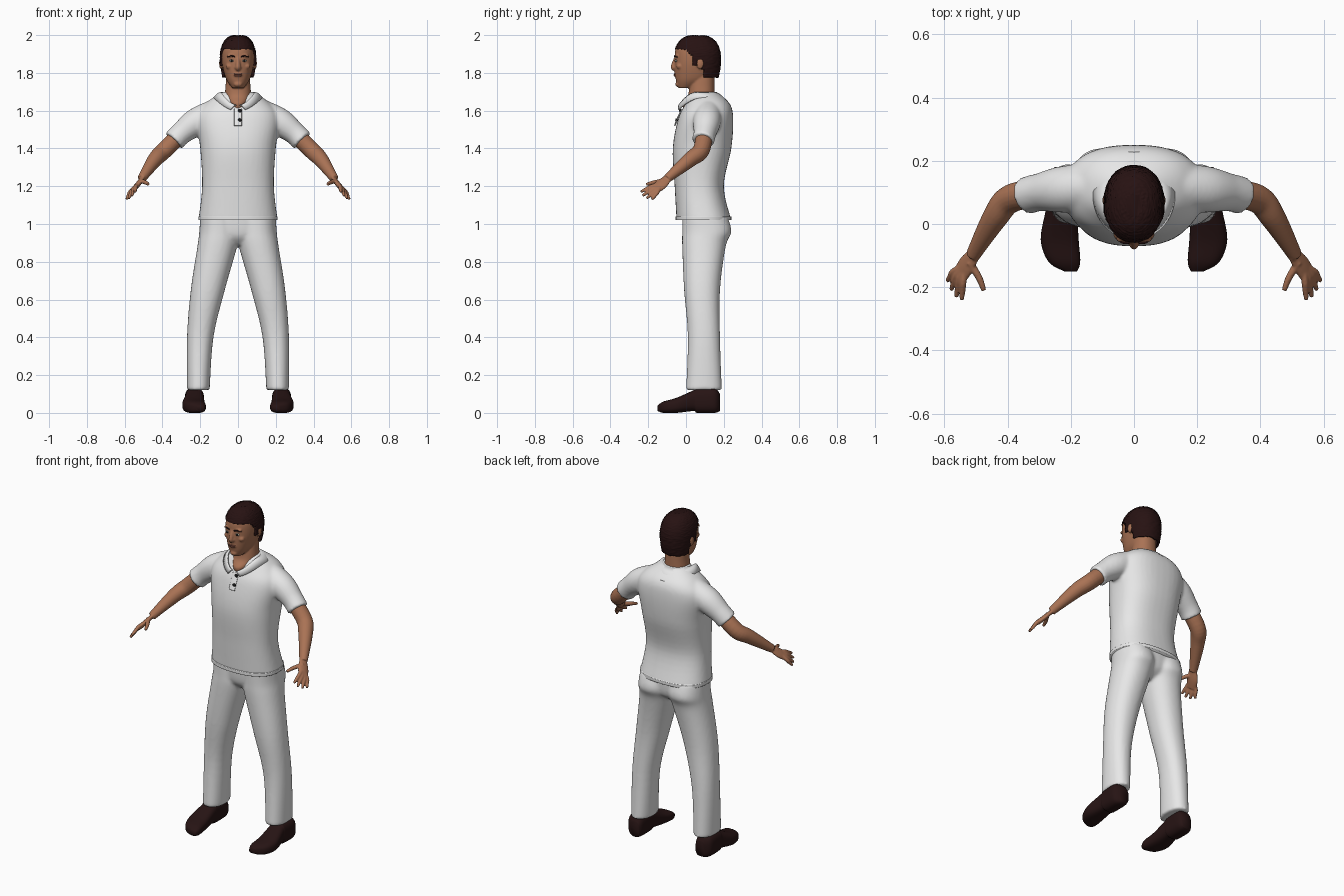
import bpy
import bmesh
import math
import random
from mathutils import Vector, Matrix

if "Cube" in bpy.data.objects:
    bpy.data.objects.remove(bpy.data.objects["Cube"])
random.seed(4)


def material(name, red, green, blue):
    mat = bpy.data.materials.new(name)
    mat.use_nodes = True
    colour = (red, green, blue, 1)
    mat.diffuse_color = colour
    shader = mat.node_tree.nodes["Principled BSDF"]
    shader.inputs["Base Color"].default_value = colour
    shader.inputs["Roughness"].default_value = 0.8
    return mat


cloth = material("white cloth", .8, .8, .8)
skin = material("brown skin", .4, .17, .09)
hair_brown = material("dark brown hair", .02, .006, .006)
leather = material("dark brown leather", .02, .007, .007)
black = material("black", .01, .01, .01)
lip_brown = material("brown lips", .26, .09, .06)
eye_white = material("eye white", .6, .6, .5)


def smooth_rows(rows, steps=6):
    """Catmull-Rom interpolation between rows of numbers."""
    result = []
    last = len(rows) - 1
    for i in range(last):
        before, start, end, after = rows[max(i - 1, 0)], rows[i], rows[i + 1], rows[min(i + 2, last)]
        for k in range(steps):
            t = k / steps
            result.append([q + t / 2 * (r - p + t * (2 * p - 5 * q + 4 * r - s + t * (3 * (q - r) + s - p)))
                           for p, q, r, s in zip(before, start, end, after)])
    return result + [list(rows[-1])]


def loft(bm, rings, power, sides):
    """Closed skin over rings of (centre, half axis, half axis)."""
    loops = []
    for centre, u, v in rings:
        loop = []
        for i in range(sides):
            angle = math.tau * i / sides
            c, s = math.cos(angle), math.sin(angle)
            across = math.copysign(abs(c) ** (2 / power), c)
            along = math.copysign(abs(s) ** (2 / power), s)
            loop.append(bm.verts.new(centre + u * across + v * along))
        loops.append(loop)
    for lower, upper in zip(loops, loops[1:]):
        for i in range(sides):
            j = (i + 1) % sides
            bm.faces.new((lower[i], lower[j], upper[j], upper[i]))
    bm.faces.new(loops[0])
    bm.faces.new(loops[-1])


def upright(bm, rows, power=2.2, sides=40):
    """Rows of height, centre x, half width, front y, back y."""
    loft(bm, [(Vector((x, (front + back) / 2, z)), Vector((width, 0, 0)), Vector((0, (back - front) / 2, 0)))
              for z, x, width, front, back in smooth_rows(rows)], power, sides)


def tube(bm, rows, side=(0, 1, 0), flat=1.0, sides=20):
    """Rows of x, y, z, radius; flat thins the tube across its side axis."""
    rows = smooth_rows(rows)
    points = [Vector(row[:3]) for row in rows]
    rings = []
    for i, point in enumerate(points):
        along = (points[min(i + 1, len(points) - 1)] - points[max(i - 1, 0)]).normalized()
        u = Vector(side)
        u = (u - along * u.dot(along)).normalized()
        radius = rows[i][3]
        rings.append((point, u * radius, along.cross(u) * radius * flat))
    loft(bm, rings, 2, sides)


def blob(bm, centre, size):
    bmesh.ops.create_uvsphere(bm, u_segments=20, v_segments=12, radius=1,
                              matrix=Matrix.Translation(centre) @ Matrix.Diagonal((*size, 1)))


def mirror_copy(bm):
    """Repeat everything built so far on the other side of x = 0."""
    copied = bmesh.ops.duplicate(bm, geom=bm.verts[:] + bm.edges[:] + bm.faces[:])["geom"]
    for item in copied:
        if isinstance(item, bmesh.types.BMVert):
            item.co.x = -item.co.x


def finish(bm, name, mat, voxel=0, relax=0, thick=0):
    bmesh.ops.recalc_face_normals(bm, faces=bm.faces)
    mesh = bpy.data.meshes.new(name)
    bm.to_mesh(mesh)
    bm.free()
    mesh.materials.append(mat)
    mesh.polygons.foreach_set("use_smooth", [True] * len(mesh.polygons))
    obj = bpy.data.objects.new(name, mesh)
    bpy.context.collection.objects.link(obj)
    if voxel:
        fuse = obj.modifiers.new("fuse", 'REMESH')
        fuse.mode = 'VOXEL'
        fuse.voxel_size = voxel
        fuse.use_smooth_shade = True
        soften = obj.modifiers.new("soften", 'SMOOTH')
        soften.iterations = relax
    if thick:
        shell = obj.modifiers.new("thickness", 'SOLIDIFY')
        shell.thickness = thick


# Shirt: sleeves and torso fused
bm = bmesh.new()
tube(bm, [(.1, .12, 1.6, .07), (.22, .11, 1.54, .074), (.3, .1, 1.48, .06), (.34, .09, 1.44, .06)], sides=28)
mirror_copy(bm)
upright(bm, [(1.02, 0, .21, -.05, .24), (1.2, 0, .19, -.06, .2), (1.4, 0, .2, -.07, .24),
             (1.56, 0, .22, -.04, .25), (1.64, 0, .17, 0, .23), (1.7, 0, .08, .04, .16)], 2.4)
finish(bm, "shirt", cloth, voxel=.009, relax=6)

# Shirt hem band
bm = bmesh.new()
upright(bm, [(1.02, 0, .21, -.055, .24), (1.04, 0, .21, -.055, .24)], 2.4)
finish(bm, "shirt_hem", cloth)

# Collar: folded strip around the neck, open at the front
bm = bmesh.new()
strip = []
segments = 60
for i in range(segments + 1):
    corners = []
    for gap, width, depth, middle, height in ((.1, .09, .1, .06, 1.7), (.3, .13, .14, .09, 1.67)):
        angle = gap + (math.tau - 2 * gap) * i / segments
        ahead = math.cos(angle)
        drop = .07 * ahead ** 2 if ahead > 0 else (middle - .06) * ahead ** 2
        corners.append(Vector((width * math.sin(angle), middle - depth * ahead, height - drop)))
    inner, outer = corners
    fold = inner.lerp(outer, .4) + Vector((0, 0, .006))
    strip.append([bm.verts.new(corner) for corner in (inner, fold, outer)])
for a, b in zip(strip, strip[1:]):
    for i in range(2):
        bm.faces.new((a[i], a[i + 1], b[i + 1], b[i]))
finish(bm, "collar", cloth, thick=.008)

# Button placket and buttons
bm = bmesh.new()
tube(bm, [(0, -.02, 1.61, .02), (0, -.04, 1.57, .02), (0, -.06, 1.52, .02)], (1, 0, 0), .2)
finish(bm, "placket", cloth)
bm = bmesh.new()
blob(bm, (.01, -.03, 1.6), (.01, .007, .01))
blob(bm, (.01, -.05, 1.55), (.01, .007, .01))
finish(bm, "buttons", black)

# Trousers: legs and hips fused
bm = bmesh.new()
upright(bm, [(.12, .21, .06, 0, .19), (.4, .2, .07, .01, .18), (.65, .16, .09, -.01, .18),
             (.88, .11, .105, -.02, .21), (.96, .1, .105, -.02, .24), (1.04, .1, .1, -.02, .22)])
mirror_copy(bm)
upright(bm, [(.89, 0, .06, .03, .15), (.94, 0, .17, -.01, .21), (1.04, 0, .2, -.02, .22)])
finish(bm, "trousers", cloth, voxel=.009, relax=6)

# Shoes: rows of y, centre x, half width, bottom, top, from heel to toe
bm = bmesh.new()
rows = [(.18, .22, .03, .01, .1), (.15, .23, .05, 0, .13), (.06, .23, .05, 0, .13), (.04, .23, .05, .01, .12),
        (-.05, .235, .06, 0, .08), (-.12, .22, .05, 0, .06), (-.15, .2, .02, .01, .04)]
loft(bm, [(Vector((x, y, (low + high) / 2)), Vector((width, 0, 0)), Vector((0, 0, (high - low) / 2)))
          for y, x, width, low, high in smooth_rows(rows)], 2.8, 32)
mirror_copy(bm)
finish(bm, "shoes", leather)

# Arms: forearm, palm, fanned fingers and thumb fused
bm = bmesh.new()
tube(bm, [(.29, .1, 1.49, .045), (.39, .08, 1.39, .045), (.44, .02, 1.34, .04), (.51, -.1, 1.24, .023)])
across = Vector((-.03, -.04, .03))
palm = Vector((.53, -.13, 1.21))
tube(bm, [(.5, -.09, 1.25, .022), (*palm, .033), (.555, -.17, 1.18, .03)], across, .42)
for i in range(4):
    knuckle = Vector((.54, -.18, 1.2)).lerp(Vector((.57, -.15, 1.17)), i / 3)
    tip = Vector((.545, -.24, 1.17)).lerp(Vector((.59, -.18, 1.13)), i / 3)
    tip += (tip - knuckle) * .25 * math.sin(math.pi * i / 3)
    tube(bm, [(*palm, .011), (*knuckle, .011), (*knuckle.lerp(tip, .5), .01), (*tip, .007)], across)
tube(bm, [(.52, -.12, 1.23, .012), (.49, -.17, 1.22, .011), (.475, -.21, 1.21, .008)], across)
mirror_copy(bm)
finish(bm, "arms", skin, voxel=.0045, relax=2)

# Head: ears, cheeks, neck, skull, nose and mouth fused
bm = bmesh.new()
blob(bm, (.09, .075, 1.85), (.01, .02, .03))
blob(bm, (.045, -.035, 1.835), (.02, .016, .016))
blob(bm, (.034, -.048, 1.89), (.024, .011, .008))
blob(bm, (.011, -.06, 1.828), (.009, .009, .007))
mirror_copy(bm)
upright(bm, [(1.6, 0, .03, -.01, .12), (1.64, 0, .05, -.02, .15), (1.68, 0, .068, .01, .15),
             (1.74, 0, .065, .02, .15), (1.82, 0, .06, .04, .15)])
upright(bm, [(1.72, 0, .03, -.04, .03), (1.77, 0, .064, -.055, .13), (1.86, 0, .086, -.06, .17),
             (1.94, 0, .08, -.05, .165), (1.98, 0, .04, .01, .12)])
tube(bm, [(0, -.055, 1.88, .008), (0, -.068, 1.833, .013), (0, -.058, 1.818, .011)])
blob(bm, (0, -.051, 1.79), (.026, .012, .015))
blob(bm, (0, -.044, 1.74), (.022, .012, .014))
finish(bm, "head", skin, voxel=.005, relax=3)

# Eyes, irises, eyebrows and lips
for name, mat, size, y in (("eyes", eye_white, (.013, .006, .006), -.053),
                           ("irises", black, (.007, .004, .006), -.057)):
    bm = bmesh.new()
    blob(bm, (.034, y, 1.864), size)
    mirror_copy(bm)
    finish(bm, name, mat)
bm = bmesh.new()
tube(bm, [(.015, -.06, 1.885, .003), (.036, -.058, 1.89, .004), (.056, -.047, 1.884, .002)], (0, 0, 1))
mirror_copy(bm)
finish(bm, "eyebrows", hair_brown)
bm = bmesh.new()
blob(bm, (0, -.058, 1.793), (.024, .007, .005))
blob(bm, (0, -.058, 1.785), (.02, .007, .005))
finish(bm, "lips", lip_brown)


def hairline(p):
    """Lowest hair height around the forehead, temple, sideburn, ear and nape."""
    if p.y < .035:
        return 1.925 - max(p.y, 0)
    if p.y < .058:
        return 1.84
    return 1.87 if p.y < .09 else 1.775


# Hair: a rounded cap trimmed along the hairline
bm = bmesh.new()
rows = []
for i in range(-7, 10):
    lift = math.sin(math.pi * i / 20)
    reach = math.cos(math.pi * i / 20) ** .7
    rows.append((1.88 + lift * (.12 if lift > 0 else .2), 0, .096 * reach, .06 - .125 * reach, .06 + .125 * reach))
upright(bm, rows, sides=72)
bmesh.ops.delete(bm, context='FACES', geom=[face for face in bm.faces if face.calc_center_median().z
                                            < hairline(face.calc_center_median())])
for vert in bm.verts:
    vert.co += (vert.co - Vector((0, .06, 1.88))).normalized() * random.uniform(-.002, .002)
finish(bm, "hair", hair_brown, thick=.012)
